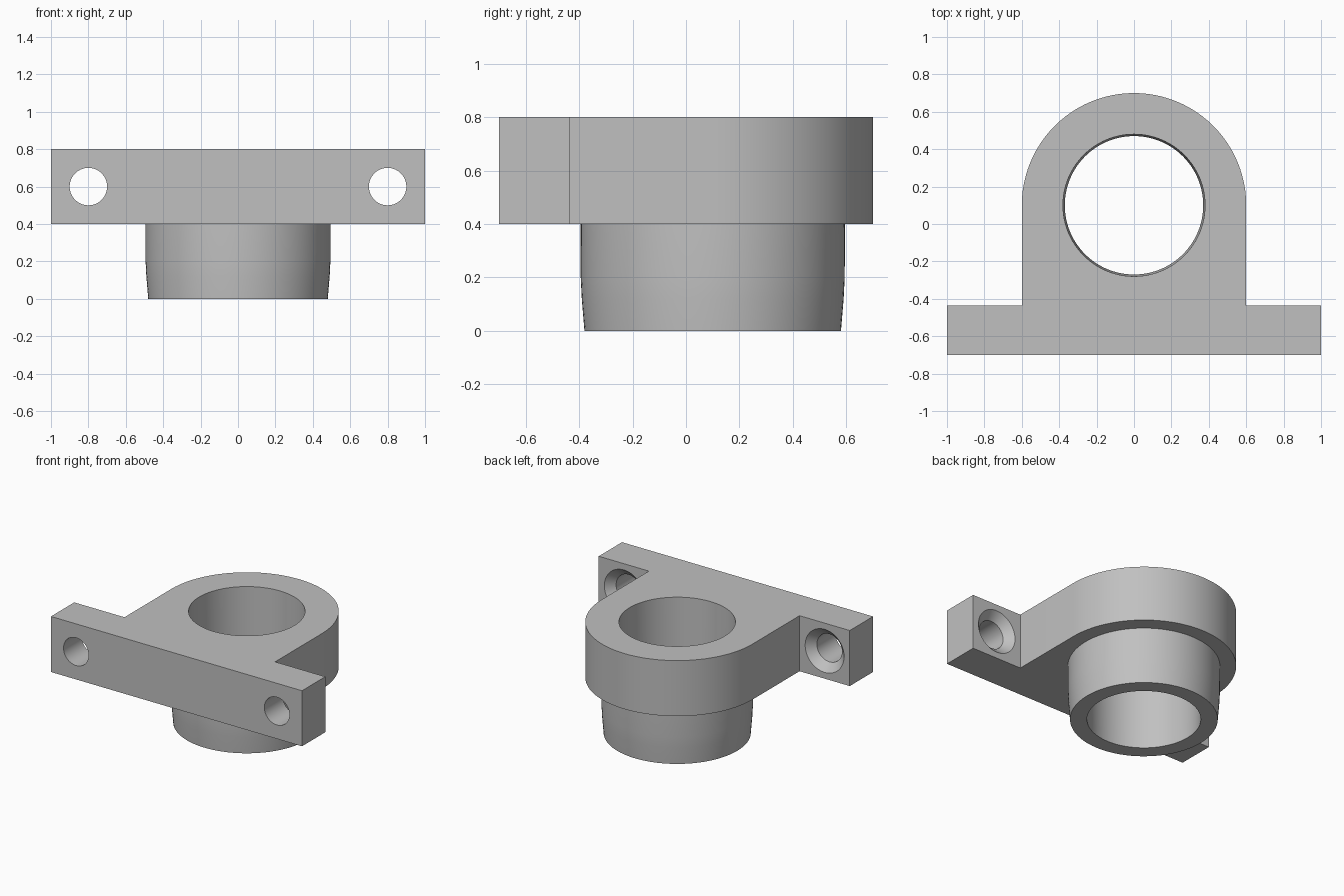
import bpy, bmesh, math
from mathutils import Matrix

if "Cube" in bpy.data.objects:
    bpy.data.objects.remove(bpy.data.objects["Cube"], do_unlink=True)

AXIS_Y = 0.1            # centre line of the bore
BACK = -0.435           # rear face of the mounting flange
SIDES = 96

grey = bpy.data.materials.new("plain grey")
grey.use_nodes = True
colour = (0.53, 0.53, 0.53, 1)
grey.diffuse_color = colour
grey.node_tree.nodes["Principled BSDF"].inputs["Base Color"].default_value = colour


def finish(name, bm):
    bmesh.ops.recalc_face_normals(bm, faces=bm.faces[:])
    mesh = bpy.data.meshes.new(name)
    bm.to_mesh(mesh)
    bm.free()
    mesh.materials.append(grey)
    obj = bpy.data.objects.new(name, mesh)
    bpy.context.collection.objects.link(obj)
    return obj


def extrude_outline(name, outline, z0, z1):
    bm = bmesh.new()
    face = bm.faces.new([bm.verts.new((x, y, z0)) for x, y in outline])
    top = bmesh.ops.extrude_face_region(bm, geom=[face])["geom"]
    verts = [v for v in top if isinstance(v, bmesh.types.BMVert)]
    bmesh.ops.translate(bm, verts=verts, vec=(0, 0, z1 - z0))
    return finish(name, bm)


def turned(name, profile, matrix):
    """Solid of revolution from (radius, height) pairs."""
    bm = bmesh.new()
    rings = []
    for r, h in profile:
        rings.append([bm.verts.new((r * math.cos(a), r * math.sin(a), h))
                      for a in (2 * math.pi * i / SIDES for i in range(SIDES))])
    for lower, upper in zip(rings, rings[1:]):
        for i in range(SIDES):
            j = (i + 1) % SIDES
            bm.faces.new((lower[i], lower[j], upper[j], upper[i]))
    bm.faces.new(rings[0])
    bm.faces.new(rings[-1])
    bm.transform(matrix)
    return finish(name, bm)


def combine(target, other, operation):
    mod = target.modifiers.new(other.name, 'BOOLEAN')
    mod.operation, mod.solver, mod.object = operation, 'EXACT', other
    other.hide_render = True


# Bracket: wide front flange running into a round-ended housing
arc = [(0.6 * math.cos(a), AXIS_Y + 0.6 * math.sin(a))
       for a in (math.pi * i / 48 for i in range(49))]
outline = [(-1, -0.7), (1, -0.7), (1, BACK), (0.6, BACK)] + arc
outline += [(-0.6, BACK), (-1, BACK)]
bracket = extrude_outline("bearing_bracket", outline, 0.4, 0.8)

# Spigot below, with a tapered lead-in
centre = Matrix.Translation((0, AXIS_Y, 0))
spigot = turned("spigot", [(0.48, 0), (0.49, 0.12), (0.494, 0.2), (0.495, 0.5)], centre)

# Slightly tapered through bore
bore = turned("bore_cutter", [(0.37, -0.1), (0.37, 0), (0.38, 0.8), (0.38, 0.9)], centre)

helpers = [spigot, bore]
combine(bracket, spigot, 'UNION')
combine(bracket, bore, 'DIFFERENCE')

# Screw holes, countersunk from the rear of the flange
for side, x in (("left", 0.8), ("right", -0.8)):
    place = Matrix.Translation((x, BACK, 0.6)) @ Matrix.Rotation(-math.pi / 2, 4, 'X')
    hole = turned(side + "_screw_hole_cutter",
                  [(0.1, -0.4), (0.1, -0.055), (0.155, 0), (0.165, 0.01)], place)
    combine(bracket, hole, 'DIFFERENCE')
    helpers.append(hole)

# Bake the cuts, remove the helpers and shade
bpy.ops.object.select_all(action='DESELECT')
bracket.select_set(True)
bpy.context.view_layer.objects.active = bracket
bpy.ops.object.convert(target='MESH')
for helper in helpers:
    bpy.data.objects.remove(helper, do_unlink=True)
bpy.ops.object.shade_smooth_by_angle(angle=math.radians(30))
